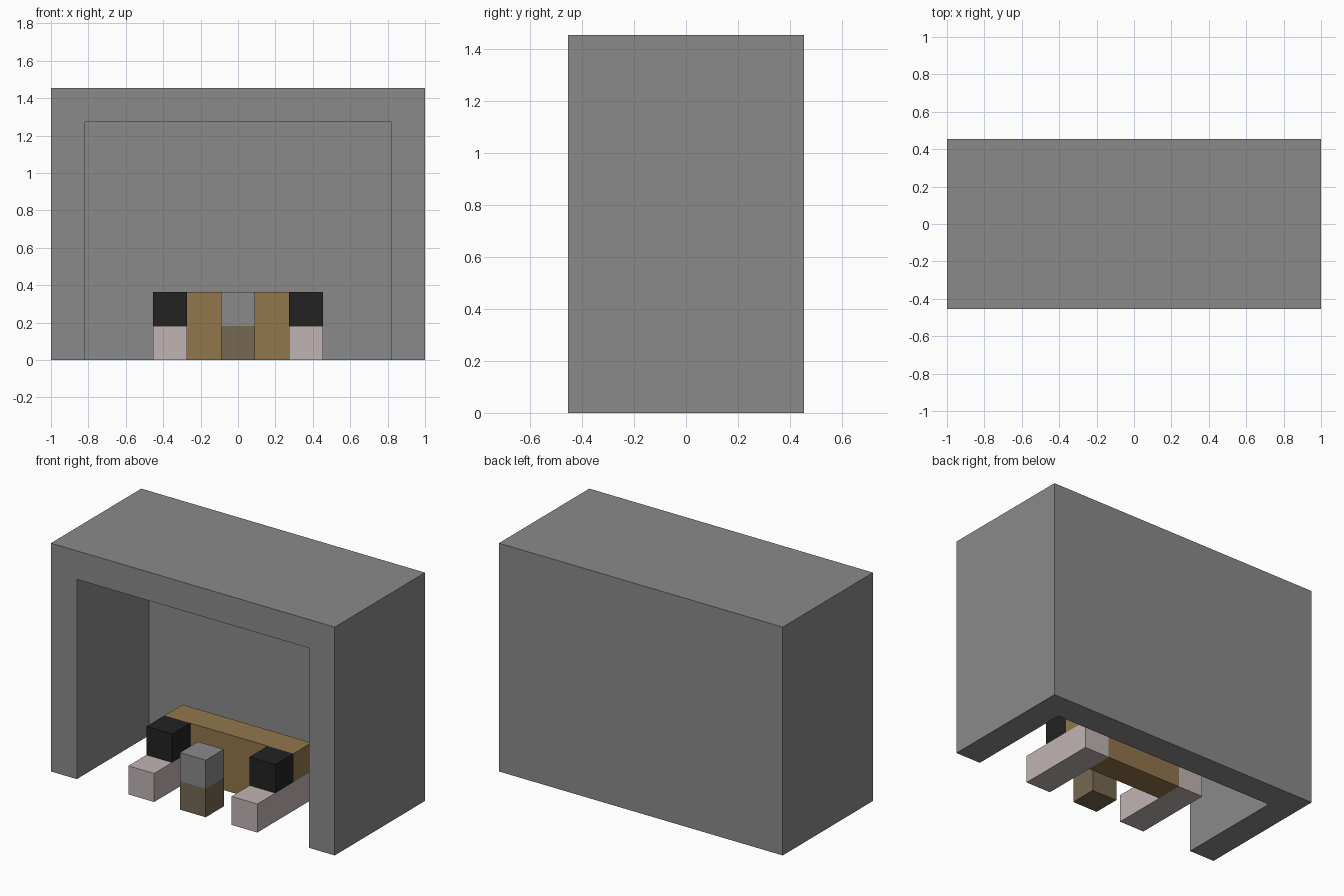
import bpy
import bmesh

U = 2 / 11                      # one block
WIDE, DEEP, TALL = 11, 5, 8     # overall size in blocks

if "Cube" in bpy.data.objects:
    bpy.data.objects.remove(bpy.data.objects["Cube"], do_unlink=True)


def linear(c):
    c /= 255
    return c / 12.92 if c <= 0.04045 else ((c + 0.055) / 1.055) ** 2.4


def material(name, *rgb):
    mat = bpy.data.materials.new(name)
    mat.use_nodes = True
    color = [linear(c) for c in rgb] + [1]
    mat.diffuse_color = color
    mat.node_tree.nodes["Principled BSDF"].inputs["Base Color"].default_value = color
    return mat


stone = material("stone grey", 138, 138, 138)
wood = material("warm wood", 146, 118, 76)
dark_wood = material("dull wood", 117, 104, 81)
pale = material("pale pink", 193, 180, 180)
black = material("charcoal", 34, 34, 34)


def prism(name, profile, y0, y1, mat):
    """Extrude an (x, z) outline from y0 to y1, all in blocks."""
    bm = bmesh.new()
    outline = [bm.verts.new(((x - WIDE / 2) * U, (y0 - DEEP / 2) * U, z * U))
               for x, z in profile]
    face = bm.faces.new(outline)
    grown = bmesh.ops.extrude_face_region(bm, geom=[face])["geom"]
    bmesh.ops.translate(bm, vec=(0, (y1 - y0) * U, 0),
                        verts=[v for v in grown if isinstance(v, bmesh.types.BMVert)])
    bmesh.ops.recalc_face_normals(bm, faces=bm.faces)
    mesh = bpy.data.meshes.new(name)
    bm.to_mesh(mesh)
    bm.free()
    mesh.materials.append(mat)
    obj = bpy.data.objects.new(name, mesh)
    bpy.context.collection.objects.link(obj)
    return obj


def box(name, x, y, z, mat):
    (x0, x1), (z0, z1) = x, z
    return prism(name, [(x0, z0), (x1, z0), (x1, z1), (x0, z1)], *y, mat)


# Shelter: a solid block hollowed from the front and below
shelter = box("shelter", (0, WIDE), (0, DEEP), (0, TALL), stone)
hollow = box("hollow_cutter", (1, WIDE - 1), (-1, DEEP - 1), (-1, TALL - 1), stone)
hollow.hide_render = True
cut = shelter.modifiers.new("hollow", "BOOLEAN")
cut.operation = "DIFFERENCE"
cut.solver = "EXACT"
cut.object = hollow
bpy.context.view_layer.objects.active = shelter
bpy.ops.object.modifier_apply(modifier=cut.name)
bpy.data.objects.remove(hollow, do_unlink=True)

# Bench: wide top that rests on the two pale side rails
prism("bench", [(4, 0), (7, 0), (7, 1), (8, 1), (8, 2), (3, 2), (3, 1), (4, 1)],
      2, 3, wood)

# Side rails with a dark block on each
for side, x in (("right", 3), ("left", 7)):
    box(side + "_rail", (x, x + 1), (0, 3), (0, 1), pale)
    box(side + "_dark_block", (x, x + 1), (1, 2), (1, 2), black)

# Centre post with a stone cap
box("post_base", (5, 6), (0, 1), (0, 1), dark_wood)
box("post_cap", (5, 6), (0, 1), (1, 2), stone)
